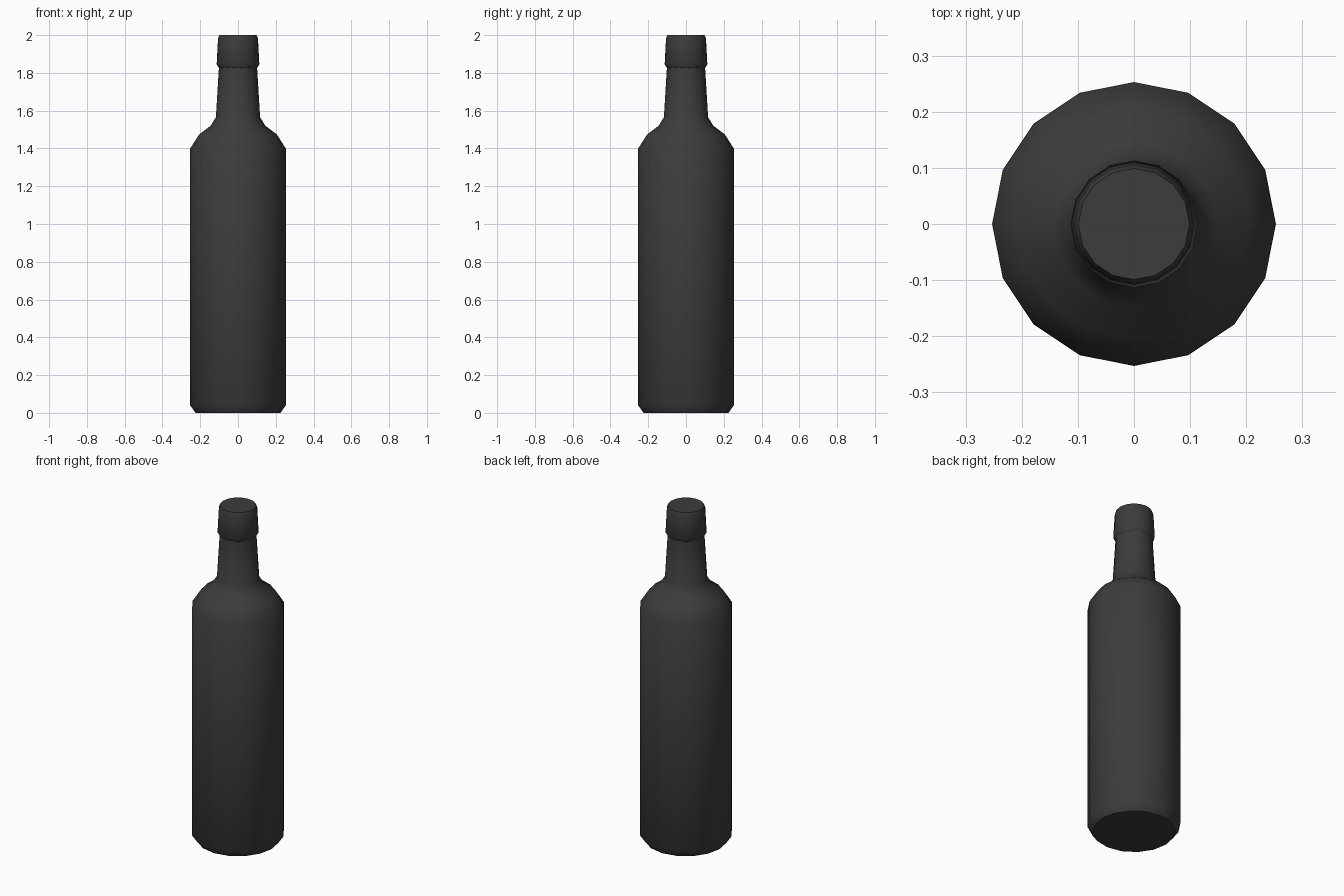
import bpy, bmesh, math

cube = bpy.data.objects.get("Cube")
if cube:
    bpy.data.objects.remove(cube, do_unlink=True)

SIDES = 16

# Dark glass colour shared by the bottle and its cap
dark = bpy.data.materials.new("dark_charcoal")
dark.use_nodes = True
colour = (0.045, 0.045, 0.045, 1.0)
dark.diffuse_color = colour
dark.node_tree.nodes["Principled BSDF"].inputs["Base Color"].default_value = colour


def lathe(name, profile):
    """Turn a (radius, height) profile around z and close both ends."""
    bm = bmesh.new()
    rings = []
    for r, z in profile:
        angles = [math.tau * i / SIDES for i in range(SIDES)]
        rings.append([bm.verts.new((r * math.cos(a), r * math.sin(a), z)) for a in angles])
    for low, high in zip(rings, rings[1:]):
        for i in range(SIDES):
            j = (i + 1) % SIDES
            bm.faces.new((low[i], low[j], high[j], high[i]))
    bm.faces.new(rings[0][::-1])
    bm.faces.new(rings[-1])
    bmesh.ops.recalc_face_normals(bm, faces=bm.faces)
    mesh = bpy.data.meshes.new(name)
    bm.to_mesh(mesh)
    bm.free()
    mesh.materials.append(dark)
    obj = bpy.data.objects.new(name, mesh)
    bpy.context.collection.objects.link(obj)
    bpy.ops.object.select_all(action="DESELECT")
    obj.select_set(True)
    bpy.context.view_layer.objects.active = obj
    bpy.ops.object.shade_smooth_by_angle(angle=math.radians(53))
    return obj


# Chamfered base, straight body, rounded shoulder and tapering neck
lathe("bottle", [
    (0.225, 0.0), (0.253, 0.04), (0.253, 1.40), (0.205, 1.475),
    (0.145, 1.52), (0.117, 1.565), (0.101, 1.83), (0.100, 1.85),
])

# Cap with a sloped lower lip and a slightly bevelled top rim
lathe("cap", [
    (0.100, 1.825), (0.113, 1.845), (0.106, 1.98), (0.099, 2.0),
])
